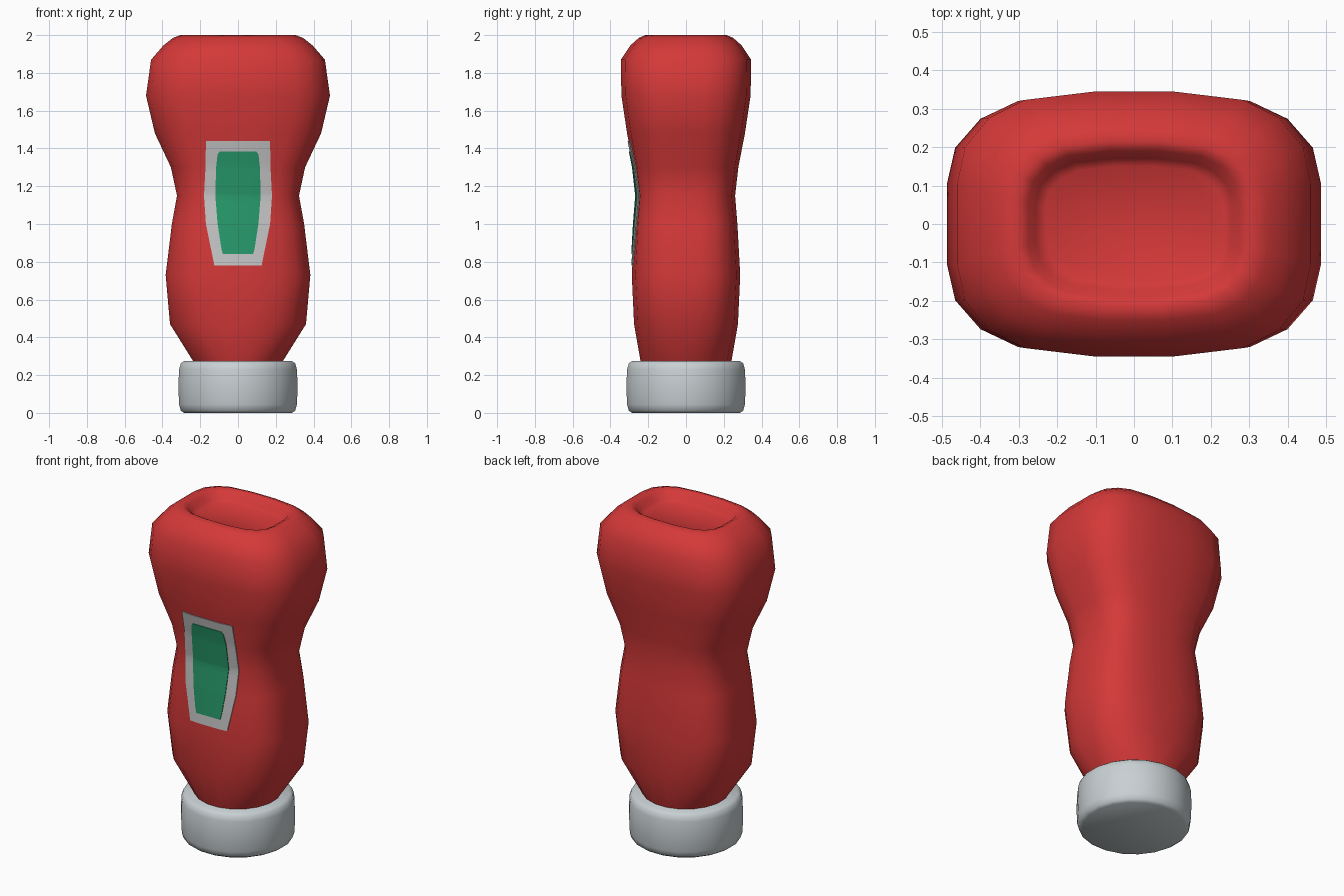
import bpy, bmesh, math

if "Cube" in bpy.data.objects:
    bpy.data.objects.remove(bpy.data.objects["Cube"])

def material(name, col):
    m = bpy.data.materials.new(name)
    m.diffuse_color = (*col, 1)
    m.use_nodes = True
    m.node_tree.nodes["Principled BSDF"].inputs["Base Color"].default_value = m.diffuse_color
    return m

RED = material("red plastic", (0.66, 0.04, 0.04))
GREY = material("cap grey", (0.58, 0.63, 0.65))
LABEL = material("label grey", (0.56, 0.56, 0.57))
GREEN = material("label green", (0.02, 0.32, 0.145))

def make_object(name, bm, mat, smooth):
    bmesh.ops.recalc_face_normals(bm, faces=bm.faces)
    me = bpy.data.meshes.new(name)
    bm.to_mesh(me)
    bm.free()
    ob = bpy.data.objects.new(name, me)
    bpy.context.collection.objects.link(ob)
    me.materials.append(mat)
    bpy.ops.object.select_all(action='DESELECT')
    bpy.context.view_layer.objects.active = ob
    ob.select_set(True)
    if smooth:
        bpy.ops.object.shade_smooth_by_angle(angle=math.radians(smooth))
    return ob

# Quarter cross-sections: rounded rectangle and circle, five points each
BOX = [(1, .3), (.955, .58), (.82, .8), (.62, .935), (.215, 1)]
ROUND = [(math.cos(math.radians(a)) / .988, math.sin(math.radians(a)) / .988)
         for a in (9, 27, 45, 63, 81)]

def section(round_amount):
    q = [(b[0] + (r[0] - b[0]) * round_amount, b[1] + (r[1] - b[1]) * round_amount)
         for b, r in zip(BOX, ROUND)]
    half = q + [(-x, y) for x, y in reversed(q)]
    return half + [(-x, -y) for x, y in half]

def loft(rings):
    bm = bmesh.new()
    loops = [[bm.verts.new((x * w, y * d, z)) for x, y in section(r)]
             for z, w, d, r in rings]
    n = len(loops[0])
    for a, b in zip(loops, loops[1:]):
        for i in range(n):
            bm.faces.new((a[i], a[(i + 1) % n], b[(i + 1) % n], b[i]))
    bm.faces.new(loops[0])
    bm.faces.new(loops[-1])
    return bm

# Body: (height, half width, half depth, roundness), ending in the sunken base
BODY = [(.2, .2, .21, 1), (.27, .235, .24, 1), (.47, .36, .275, .3), (.73, .383, .287, .1),
        (1.0, .35, .272, .05), (1.15, .323, .26, .05), (1.3, .355, .277, 0),
        (1.48, .44, .312, 0), (1.68, .487, .342, 0), (1.87, .46, .345, 0),
        (1.945, .395, .295, 0), (1.985, .345, .25, 0), (2.0, .305, .215, 0),
        (1.985, .275, .19, 0), (1.95, .255, .17, 0), (1.935, .23, .15, 0)]
make_object("bottle_body", loft(BODY), RED, 75)

# Cap with softened rims
CAP = [(0, .285, .285, 1), (.012, .303, .303, 1), (.045, .312, .312, 1),
       (.14, .316, .316, 1), (.23, .312, .312, 1), (.262, .303, .303, 1),
       (.275, .285, .285, 1)]
make_object("cap", loft(CAP), GREY, 50)

# Label plates that follow the front of the body
def lerp_table(table, t):
    for a, b in zip(table, table[1:]):
        if a[0] <= t <= b[0]:
            k = (t - a[0]) / (b[0] - a[0])
            return [p + (q - p) * k for p, q in zip(a[1:], b[1:])]

def front_y(x, z):
    w, d, r = lerp_table(BODY[:10], z)
    q = section(r)[:5]
    prof = [(0, q[4][1])] + list(reversed(q))
    return -d * lerp_table(prof, abs(x) / w)[0]

def label(name, outline, offset, mat):
    bm = bmesh.new()
    z0, z1 = outline[0][0], outline[-1][0]
    zs = sorted({z0 + (z1 - z0) * i / 12 for i in range(13)}
                | {r[0] for r in BODY if z0 < r[0] < z1} | {p[0] for p in outline})
    rows = []
    for z in zs:
        hw = lerp_table(outline, z)[0]
        k = min(.215 * lerp_table(BODY[:10], z)[0], hw * .97)
        rows.append([bm.verts.new((x, front_y(x, z) - offset, z))
                     for x in (-hw, -k, 0, k, hw)])
    for a, b in zip(rows, rows[1:]):
        for i in range(4):
            bm.faces.new((a[i], a[i + 1], b[i + 1], b[i]))
    # thin skirt back into the body
    rim = [e for e in bm.edges if e.is_boundary]
    ext = bmesh.ops.extrude_edge_only(bm, edges=rim)
    for v in ext["geom"]:
        if isinstance(v, bmesh.types.BMVert):
            v.co.y += .008
    make_object(name, bm, mat, 40)

label("label_border", [(.78, .125), (1.0, .17), (1.15, .18), (1.3, .172), (1.44, .17)],
      .005, LABEL)
label("label_panel", [(.84, .08), (.87, .088), (1.0, .108), (1.15, .12), (1.3, .116),
                      (1.37, .108), (1.385, .095)], .009, GREEN)
